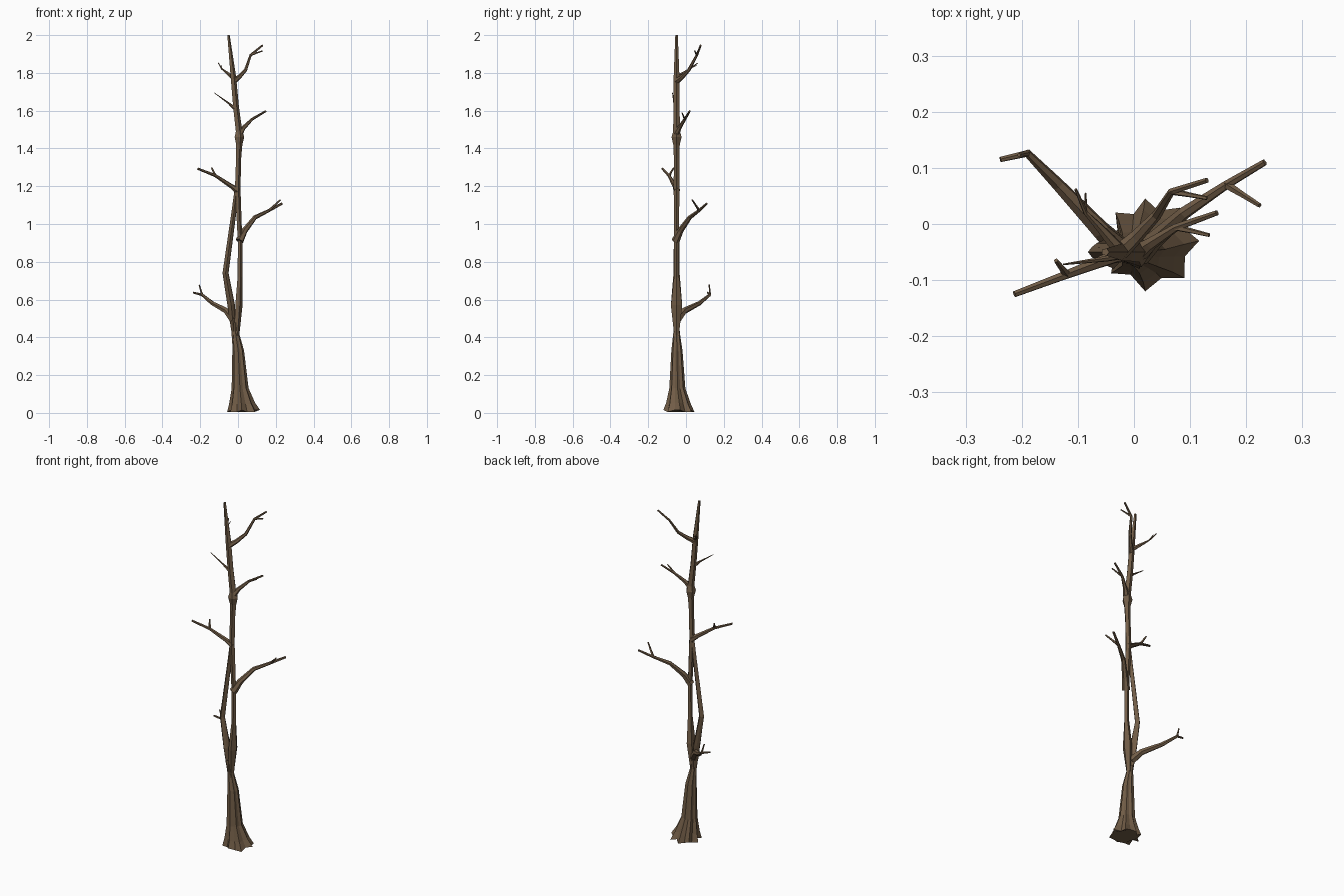
import bpy, bmesh, math
from mathutils import Vector

if "Cube" in bpy.data.objects:
    bpy.data.objects.remove(bpy.data.objects["Cube"])

bark = bpy.data.materials.new("brown bark")
bark.diffuse_color = (0.165, 0.108, 0.062, 1)
bark.use_nodes = True
bark.node_tree.nodes["Principled BSDF"].inputs["Base Color"].default_value = bark.diffuse_color
TRUNK_Y = -0.05


def skin(name, rings):
    """Join equal-length rings of points into a capped, flat-shaded tube."""
    bm = bmesh.new()
    loops = [[bm.verts.new(p) for p in ring] for ring in rings]
    n = len(loops[0])
    for a, b in zip(loops, loops[1:]):
        for i in range(n):
            j = (i + 1) % n
            bm.faces.new((a[i], a[j], b[j], b[i]))
    bm.faces.new(loops[0][::-1])
    bm.faces.new(loops[-1])
    bmesh.ops.recalc_face_normals(bm, faces=bm.faces)
    me = bpy.data.meshes.new(name)
    bm.to_mesh(me)
    bm.free()
    me.materials.append(bark)
    ob = bpy.data.objects.new(name, me)
    bpy.context.collection.objects.link(ob)


def stem(name, path, sides):
    """Upright ridged stem: path of (x, z, r), deepened in y at the split."""
    rings = []
    for x, z, r in path:
        ry = r * (1 + 0.5 * math.exp(-((z - 0.57) / 0.08) ** 2))
        ring = []
        for i in range(sides):
            a = math.tau * i / sides
            f = 0.8 if i % 2 else 1
            ring.append((x + r * f * math.cos(a), TRUNK_Y + ry * f * math.sin(a), z))
        rings.append(ring)
    skin(name, rings)


def limb(name, r0, r1, pts, sides=6):
    """Tube through pts, thinning quickly from r0 and then slowly to r1."""
    pts = [Vector(p) for p in pts]
    last = len(pts) - 1
    rings = []
    for i, p in enumerate(pts):
        t = (pts[min(i + 1, last)] - pts[max(i - 1, 0)]).normalized()
        u = t.cross(Vector((0.3, -0.9, 0.1))).normalized()
        v = t.cross(u)
        r = r1 + (r0 - r1) * (1 - i / last) ** 1.5
        rings.append([p + r * (math.cos(math.tau * k / sides) * u
                               + math.sin(math.tau * k / sides) * v)
                      for k in range(sides)])
    skin(name, rings)


def branch(name, r0, r1, pts, fork=None):
    """Limb, plus a small fork leaving its last bend towards a given tip."""
    limb(name + "_branch", r0, r1, pts)
    if fork:
        a, tip = Vector(pts[-2]), Vector(fork)
        limb(name + "_fork", r1 * 1.3, r1 * 0.7, [a, a.lerp(tip, 0.5), tip], 5)


# Root flare and lower trunk: star-shaped foot easing into a ridged column
SIDES = 16
rings = []
for x, y, z, r, flare in [(.02, -.03, .008, .06, 1), (.017, -.036, .05, .05, .5),
                          (.01, -.045, .13, .039, .12), (.001, -.048, .33, .031, 0),
                          (-.013, -.05, .425, .018, 0), (-.014, -.05, .5, .016, 0)]:
    ring = []
    for i in range(SIDES):
        a = math.tau * i / SIDES
        foot = .076 + .011 * (-1) ** i + .012 * math.cos(a + .7)
        d = flare * foot + (1 - flare) * r * (.84 if i % 2 else 1)
        ring.append((x + d * math.cos(a), y + d * .95 * math.sin(a),
                     z + flare * .008 * math.cos(i * 2.1)))
    rings.append(ring)
skin("lower_trunk", rings)

# Main stem, with the knot near z = 1.46
stem("main_stem", [(-.01, .36, .018), (-.006, .43, .015), (.003, .57, .021),
                   (.009, .72, .014), (.01, .9, .013), (-.003, 1.19, .016),
                   (.002, 1.35, .015), (.005, 1.42, .018), (.005, 1.46, .028),
                   (.004, 1.49, .019), (-.012, 1.62, .017), (-.026, 1.78, .016),
                   (-.051, 2.0, .007)], 10)

# Side stem that bows out and rejoins the main stem
stem("side_stem", [(-.014, .36, .016), (-.022, .43, .013), (-.036, .57, .02),
                   (-.066, .74, .016), (-.022, 1.06, .013), (-.006, 1.2, .01)], 8)

# Branches from the bottom up
branch("low_left", .024, .005, [(-.02, -.05, .49), (-.06, -.01, .54), (-.135, .07, .58),
                                (-.19, .126, .625), (-.238, .115, .637)],
       (-.205, .123, .678))
branch("middle_right", .022, .006, [(.008, -.055, .91), (.035, -.03, .965), (.09, .02, 1.035),
                                    (.165, .07, 1.072), (.233, .11, 1.108)],
       (.224, .033, 1.128))
branch("middle_left", .018, .006, [(0, -.048, 1.175), (-.035, -.058, 1.2),
                                   (-.12, -.09, 1.256), (-.213, -.125, 1.293)],
       (-.139, -.065, 1.298))
branch("upper_right", .017, .005, [(.01, -.05, 1.48), (.03, -.035, 1.51),
                                   (.075, -.006, 1.555), (.148, .02, 1.598)],
       (.134, -.02, 1.588))
branch("upper_left", .012, .0015, [(-.01, -.05, 1.605), (-.05, -.062, 1.64),
                                   (-.126, -.072, 1.695)])
branch("top_right", .016, .005, [(-.025, -.05, 1.755), (.005, -.022, 1.777), (.04, .015, 1.815),
                                 (.067, .058, 1.895), (.13, .078, 1.946)],
       (.13, .046, 1.917))
branch("top_left", .013, .0025, [(-.025, -.048, 1.775), (-.058, -.01, 1.8),
                                 (-.086, .02, 1.822), (-.104, .062, 1.852)],
       (-.086, .055, 1.84))
